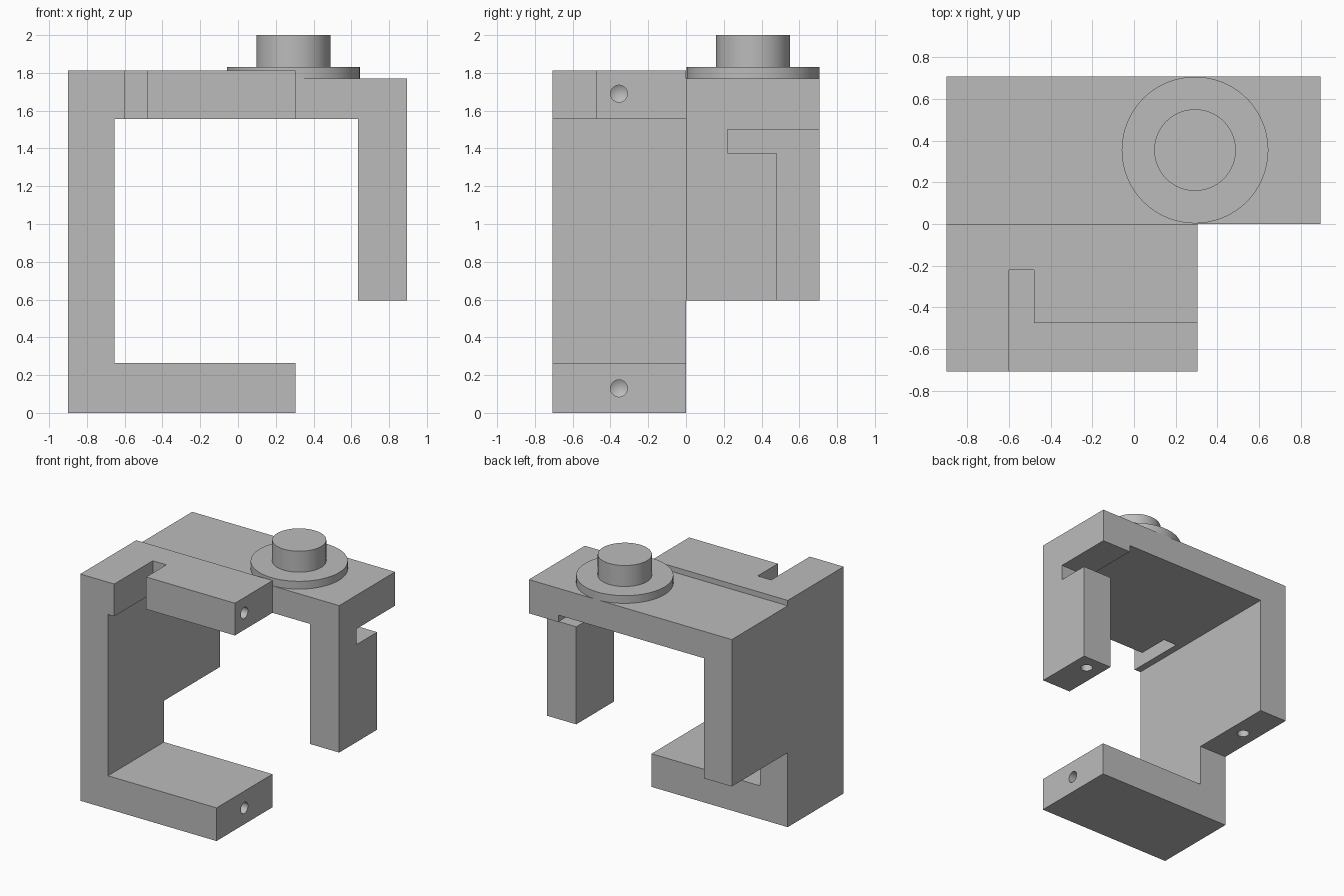
import bpy, bmesh, math
from mathutils import Matrix, Vector

cube = bpy.data.objects.get("Cube")
if cube:
    bpy.data.objects.remove(cube, do_unlink=True)

grey = bpy.data.materials.new("plain grey")
grey.use_nodes = True
grey.diffuse_color = (0.5, 0.5, 0.5, 1)
grey.node_tree.nodes["Principled BSDF"].inputs["Base Color"].default_value = (0.5, 0.5, 0.5, 1)


def finish(name, bm):
    bmesh.ops.recalc_face_normals(bm, faces=bm.faces)
    mesh = bpy.data.meshes.new(name)
    bm.to_mesh(mesh)
    bm.free()
    mesh.materials.append(grey)
    obj = bpy.data.objects.new(name, mesh)
    bpy.context.collection.objects.link(obj)
    return obj


def extrude(name, outline, axis, low, high):
    """Prism: a 2D outline pushed along one axis from low to high."""
    bm = bmesh.new()
    def place(p):
        co = list(p)
        co.insert(axis, low)
        return bm.verts.new(co)
    face = bm.faces.new([place(p) for p in outline])
    moved = bmesh.ops.extrude_face_region(bm, geom=[face])["geom"]
    shift = Vector((0, 0, 0))
    shift[axis] = high - low
    bmesh.ops.translate(bm, vec=shift, verts=[v for v in moved if isinstance(v, bmesh.types.BMVert)])
    return finish(name, bm)


def lathe(name, profile, matrix, steps=64):
    """Solid of revolution about the local z axis."""
    bm = bmesh.new()
    verts = [bm.verts.new((r, 0, z)) for r, z in profile]
    edges = [bm.edges.new(pair) for pair in zip(verts, verts[1:])]
    bmesh.ops.spin(bm, geom=verts + edges, cent=(0, 0, 0), axis=(0, 0, 1),
                   angle=math.tau, steps=steps)
    bmesh.ops.remove_doubles(bm, verts=bm.verts, dist=1e-4)
    bm.transform(matrix)
    return finish(name, bm)


def select(obj):
    bpy.ops.object.select_all(action='DESELECT')
    obj.select_set(True)
    bpy.context.view_layer.objects.active = obj


def combine(target, tool, operation):
    tool.hide_render = True
    select(target)
    mod = target.modifiers.new("combine", 'BOOLEAN')
    mod.operation, mod.object, mod.solver = operation, tool, 'EXACT'
    bpy.ops.object.modifier_apply(modifier=mod.name)
    bpy.data.objects.remove(tool, do_unlink=True)


left, inner, mid = -0.9, -0.655, 0.305
half, under = 0.707, 1.555

# Front C-shaped half of the frame
frame = extrude("frame", [(left, 0), (mid, 0), (mid, 0.265), (inner, 0.265), (inner, under),
                          (mid, under), (mid, 1.813), (left, 1.813)], 1, -half, 0)

# L-shaped slot through the upper arm
slot = extrude("arm_slot", [(-0.6, -0.8), (-0.6, -0.22), (-0.48, -0.22), (-0.48, -0.475),
                            (0.5, -0.475), (0.5, -0.8)], 2, 1.4, 1.9)
combine(frame, slot, 'DIFFERENCE')

# Rear bridge with two hanging legs
bridge = extrude("bridge", [(left, 0.595), (inner, 0.595), (inner, under), (0.635, under),
                            (0.635, 0.595), (0.895, 0.595), (0.895, 1.77), (left, 1.77)], 1, 0, half)

# L-shaped slot through the leg
slot = extrude("leg_slot", [(0.8, 1.5), (0.22, 1.5), (0.22, 1.375), (0.48, 1.375),
                            (0.48, 0.5), (0.8, 0.5)], 0, 0.5, 1.0)
combine(bridge, slot, 'DIFFERENCE')
combine(frame, bridge, 'UNION')

# Drilled holes with pointed ends, in the arm tips and leg tips
drill = [(0, -0.05), (0.045, -0.05), (0.045, 0.25), (0, 0.277)]
inward = Matrix.Rotation(-math.pi / 2, 4, 'Y')
holes = [((mid, -0.355, 1.69), inward), ((mid, -0.355, 0.13), inward),
         ((-0.777, 0.355, 0.595), Matrix()), ((0.765, 0.355, 0.595), Matrix())]
for spot, turn in holes:
    combine(frame, lathe("drill", drill, Matrix.Translation(spot) @ turn, 32), 'DIFFERENCE')

# Flanged knob on the bridge
knob = lathe("knob", [(0, 1.77), (0.352, 1.77), (0.352, 1.832), (0.196, 1.832), (0.196, 2), (0, 2)],
             Matrix.Translation((0.293, 0.355, 0)))

for obj in (frame, knob):
    select(obj)
    bpy.ops.object.shade_smooth_by_angle(angle=math.radians(30))
